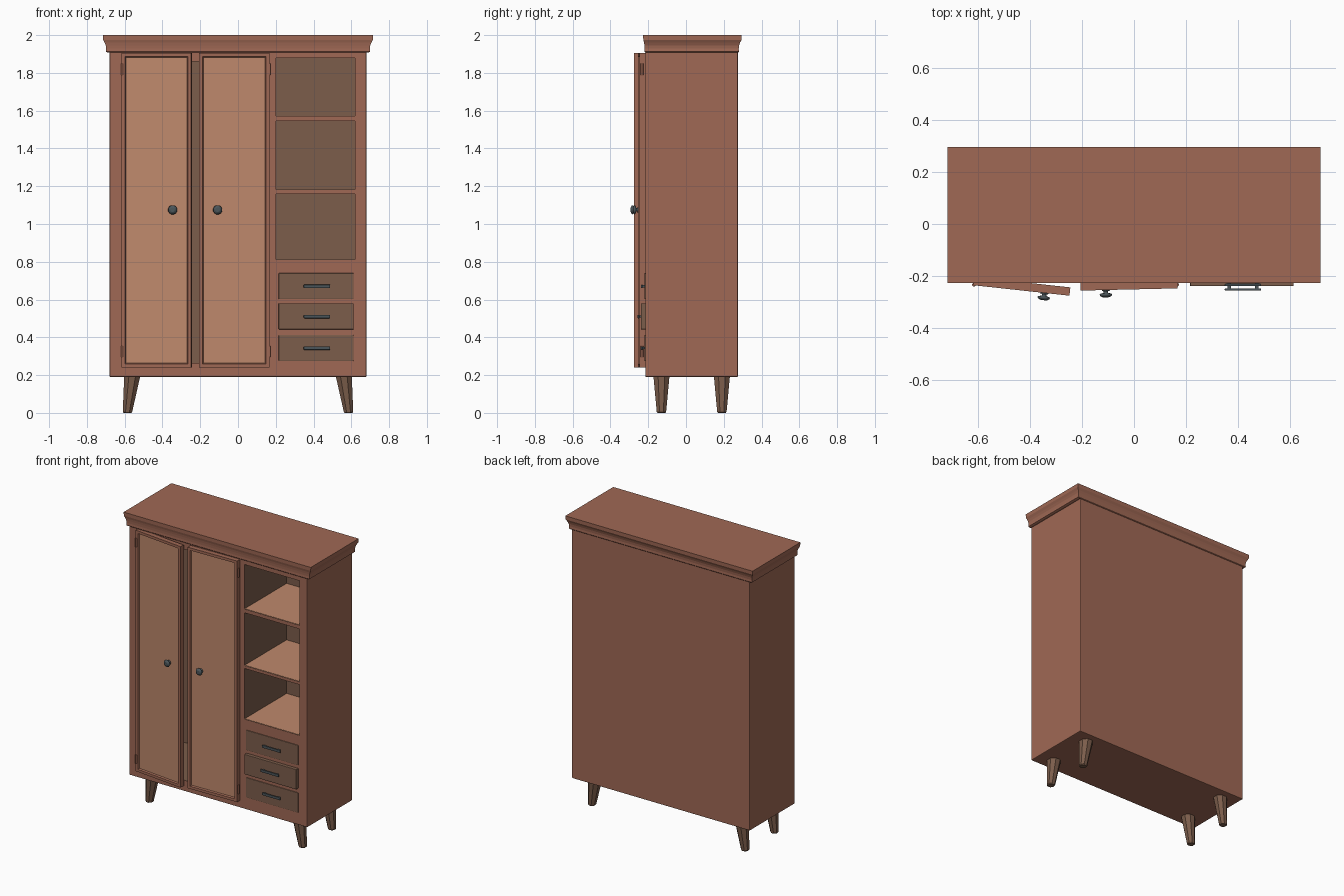
import bpy, bmesh
from math import sin, cos, pi, radians
from mathutils import Matrix, Vector

if "Cube" in bpy.data.objects:
    bpy.data.objects.remove(bpy.data.objects["Cube"])


def material(name, rgb):
    m = bpy.data.materials.new(name)
    m.diffuse_color = (*rgb, 1)
    m.use_nodes = True
    m.node_tree.nodes["Principled BSDF"].inputs["Base Color"].default_value = m.diffuse_color
    return m


WOOD = material("red_wood", (0.35, 0.14, 0.09))
PANEL = material("light_wood", (0.52, 0.25, 0.15))
DARK = material("dark_wood", (0.20, 0.11, 0.07))
METAL = material("dark_metal", (0.07, 0.09, 0.10))


def finish(name, bm, *mats, bevel=0, matrix=None):
    bmesh.ops.recalc_face_normals(bm, faces=bm.faces)
    me = bpy.data.meshes.new(name)
    bm.to_mesh(me)
    bm.free()
    for m in mats:
        me.materials.append(m)
    ob = bpy.data.objects.new(name, me)
    bpy.context.collection.objects.link(ob)
    if matrix:
        ob.matrix_world = matrix
    if bevel:
        mod = ob.modifiers.new("bevel", 'BEVEL')
        mod.width, mod.segments = bevel, 2
    return ob


def box_bm(lo, hi):
    lo, hi = Vector(lo), Vector(hi)
    bm = bmesh.new()
    bmesh.ops.create_cube(bm, size=1, matrix=Matrix.Translation((lo + hi) / 2)
                          @ Matrix.Diagonal((*(hi - lo), 1)))
    return bm


def box(name, lo, hi, mat, bevel=0, matrix=None):
    return finish(name, box_bm(lo, hi), mat, bevel=bevel, matrix=matrix)


def loft(name, rings, mat, matrix=None, smooth=True):
    """Skin a stack of equal-length rings and cap both ends."""
    bm = bmesh.new()
    vs = [[bm.verts.new(p) for p in r] for r in rings]
    n = len(rings[0])
    for a, b in zip(vs, vs[1:]):
        for i in range(n):
            j = (i + 1) % n
            bm.faces.new((a[i], a[j], b[j], b[i])).smooth = smooth
    bm.faces.new(vs[0][::-1])
    bm.faces.new(vs[-1])
    return finish(name, bm, mat, matrix=matrix)


def circle(c, r, n, z):
    return [(c[0] + r * cos(2 * pi * (i + .5) / n), c[1] + r * sin(2 * pi * (i + .5) / n), z)
            for i in range(n)]


# Carcass, hollowed for the wardrobe and the open shelves
body = box("carcass", (-0.68, -0.215, 0.19), (0.68, 0.275, 1.915), WOOD, bevel=0.005)
openings = [(-0.59, 0.14, 0.265, 1.86), (0.20, 0.62, 1.57, 1.878),
            (0.20, 0.62, 1.18, 1.545), (0.20, 0.62, 0.81, 1.16)]
for x0, x1, z0, z1 in openings:
    cut = box("opening_cutter", (x0, -0.4, z0), (x1, 0.245, z1), DARK)
    cut.hide_render = True
    cut.hide_set(True)
    mod = body.modifiers.new("opening", 'BOOLEAN')
    mod.operation, mod.object, mod.solver = 'DIFFERENCE', cut, 'EXACT'
    mod.material_mode = 'TRANSFER'

# Light shelf boards lining the bottom of each open bay
for x0, x1, z0, z1 in openings[1:]:
    box("shelf_board", (x0, -0.212, z0 - 0.004), (x1, 0.245, z0 + 0.002), PANEL)

# Moulded crown: half width, front y, back y, height
crown = [(0.690, -0.217, 0.277, 1.908), (0.700, -0.220, 0.280, 1.912),
         (0.698, -0.219, 0.279, 1.928), (0.700, -0.220, 0.281, 1.945),
         (0.706, -0.222, 0.286, 1.960), (0.714, -0.226, 0.294, 1.975),
         (0.715, -0.227, 0.295, 2.0)]
loft("crown", [[(-w, f, z), (w, f, z), (w, b, z), (-w, b, z)] for w, f, b, z in crown],
     WOOD, smooth=False)

# Splayed tapered legs
for sx in (-1, 1):
    for y in (-0.13, 0.19):
        rings = [circle((sx * 0.585, y), 0.022, 8, 0), circle((sx * 0.585, y), 0.027, 8, 0.006),
                 circle((sx * 0.56, y), 0.046, 8, 0.195)]
        loft("leg", rings, DARK, smooth=False)

# Knob profile: radius, distance out from the door
KNOB = [(0.016, -0.002), (0.016, 0.003), (0.009, 0.005), (0.009, 0.011), (0.022, 0.014),
        (0.025, 0.018), (0.022, 0.023), (0.012, 0.028)]

# Two slightly open doors; s is the direction from the hinge to the free edge
for s, hx, hy, ang, side in ((1, -0.614, -0.203, -6.2, "left"), (-1, 0.166, -0.215, 1.3, "right")):
    M = Matrix.Translation((hx, hy, 0)) @ Matrix.Rotation(radians(ang), 4, 'Z')
    x0, x1 = sorted((0, s * 0.372))
    t = 0.032
    bm = box_bm((x0, -t, 0.24), (x1, 0, 1.905))
    bm.normal_update()
    front = min(bm.faces, key=lambda f: f.calc_center_median().y)
    bmesh.ops.inset_region(bm, faces=[front], thickness=0.026)
    bmesh.ops.inset_region(bm, faces=[front], thickness=0.007, depth=-0.010)
    front.material_index = 1
    finish(side + "_door", bm, WOOD, PANEL, matrix=M)
    out = M @ Matrix.Translation((s * 0.275, -t, 1.075)) @ Matrix.Rotation(pi / 2, 4, 'X')
    loft(side + "_knob", [circle((0, 0), r, 12, d) for r, d in KNOB], METAL, out)
    # Hinge barrels
    for z in (0.325, 1.82):
        loft(side + "_hinge", [circle((hx, -0.233), 0.007, 10, z + d) for d in (-0.03, 0.03)], WOOD)

# Drawers with bar pulls; the middle one is pulled out a little
for z0, z1, pull in ((0.275, 0.412, 0), (0.442, 0.58, 0.018), (0.602, 0.74, 0)):
    y = -0.220 - pull
    zc = (z0 + z1) / 2
    box("drawer_front", (0.215, y, z0), (0.612, -0.19, z1), DARK, 0.003)
    box("drawer_pull", (0.348, y - 0.018, zc - 0.010), (0.488, y - 0.009, zc + 0.008), METAL, 0.003)
    for x in (0.365, 0.471):
        box("pull_post", (x - 0.007, y - 0.011, zc - 0.006), (x + 0.007, y + 0.002, zc + 0.005), METAL)
